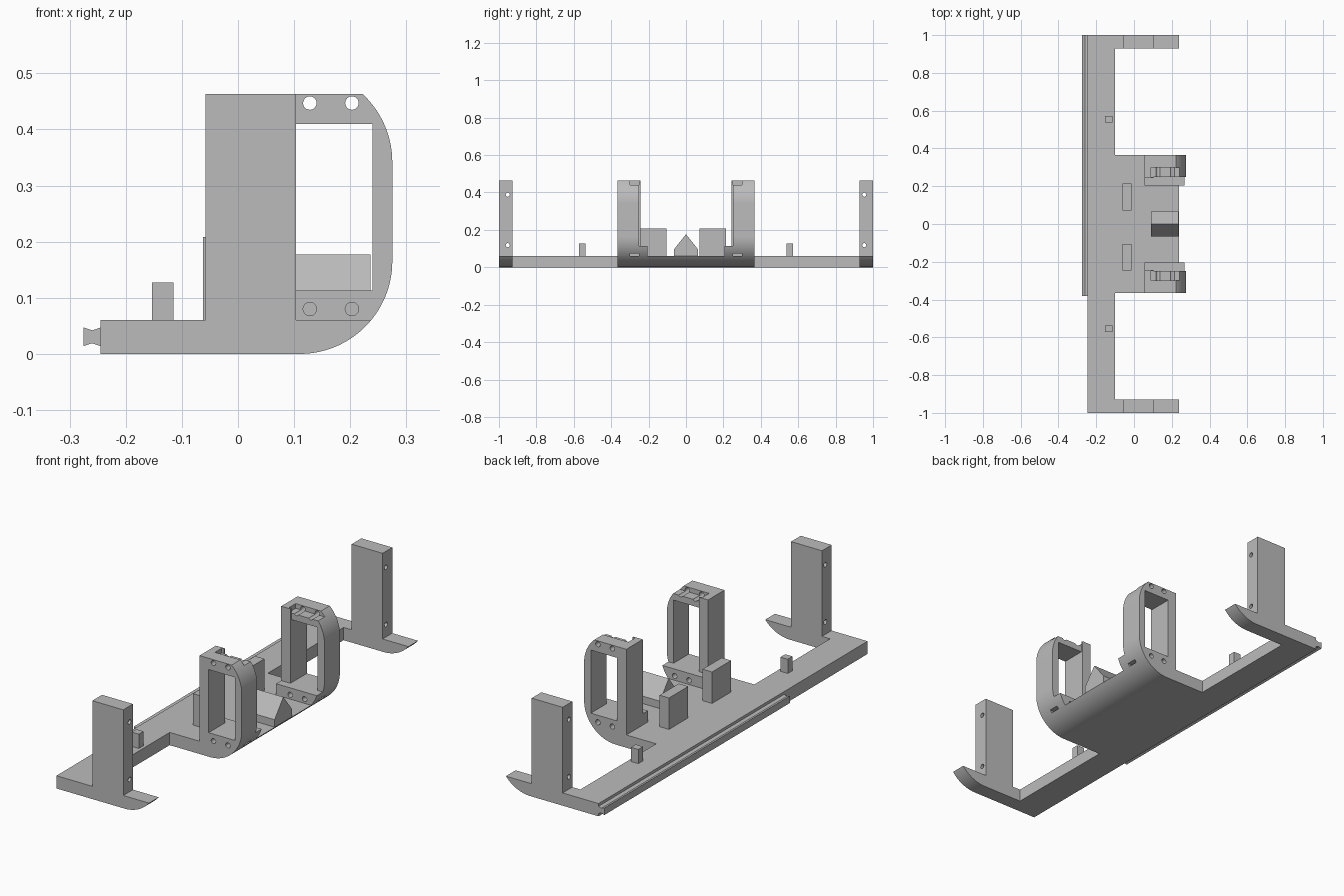
import bpy
import bmesh
from math import asin, cos, sin, pi, radians

cube = bpy.data.objects.get("Cube")
if cube:
    bpy.data.objects.remove(cube, do_unlink=True)

grey = bpy.data.materials.new("plain grey")
grey.use_nodes = True
grey.diffuse_color = (0.5, 0.5, 0.5, 1)
grey.node_tree.nodes["Principled BSDF"].inputs["Base Color"].default_value = (0.5, 0.5, 0.5, 1)

LENGTH = 1.0        # half length along y
DECK = 0.06         # base thickness
TOP = 0.463
R, CX, LOW, HIGH = 0.165, 0.11, 0.165, 0.342   # rounded edge radius and centres


def prism(name, profile, y0, y1):
    """Extrude an x-z profile from y0 to y1."""
    bm = bmesh.new()
    face = bm.faces.new([bm.verts.new((x, y0, z)) for x, z in profile])
    grown = bmesh.ops.extrude_face_region(bm, geom=[face])["geom"]
    moved = [v for v in grown if isinstance(v, bmesh.types.BMVert)]
    bmesh.ops.translate(bm, verts=moved, vec=(0, y1 - y0, 0))
    bmesh.ops.recalc_face_normals(bm, faces=bm.faces)
    mesh = bpy.data.meshes.new(name)
    bm.to_mesh(mesh)
    bm.free()
    mesh.materials.append(grey)
    obj = bpy.data.objects.new(name, mesh)
    bpy.context.collection.objects.link(obj)
    return obj


def box(name, x0, x1, y0, y1, z0, z1):
    return prism(name, [(x0, z0), (x1, z0), (x1, z1), (x0, z1)], y0, y1)


def rod(axis, a, b, c, radius, length):
    """Cylinder cutter through (a, b, c)."""
    turn = (pi / 2, 0, 0) if axis == "y" else (0, pi / 2, 0)
    bpy.ops.mesh.primitive_cylinder_add(vertices=24, radius=radius, depth=length,
                                        location=(a, b, c), rotation=turn)
    return bpy.context.object


def cut(obj, cutters):
    """Subtract the cutters, then remove them."""
    for c in cutters:
        mod = obj.modifiers.new("cut", "BOOLEAN")
        mod.operation = "DIFFERENCE"
        mod.solver = "EXACT"
        mod.object = c
        bpy.context.view_layer.objects.active = obj
        bpy.ops.object.modifier_apply(modifier=mod.name)
    for c in cutters:
        bpy.data.objects.remove(c, do_unlink=True)


def smooth(obj):
    bpy.ops.object.select_all(action="DESELECT")
    obj.select_set(True)
    bpy.context.view_layer.objects.active = obj
    bpy.ops.object.shade_smooth_by_angle(angle=radians(25))


def arc(cz, z0, z1, n=14):
    """Points of the rounded edge between two heights."""
    a0, a1 = asin((z0 - cz) / R), asin((z1 - cz) / R)
    angles = [a0 + (a1 - a0) * i / n for i in range(n + 1)]
    return [(CX + R * cos(a), cz + R * sin(a)) for a in angles]


# Base: long rail, curved centre deck and curved end arms
box("base_rail", -0.245, -0.1, -LENGTH, LENGTH, 0, DECK)
lip = [(-0.1, 0)] + arc(LOW, 0, DECK) + [(-0.1, DECK)]
smooth(prism("centre_deck", lip, -0.365, 0.365))

# Waisted tongue along the back edge
tongue = [(-0.245, 0.014), (-0.245, 0.047), (-0.26, 0.042),
          (-0.275, 0.047), (-0.275, 0.014), (-0.26, 0.019)]
prism("edge_tongue", tongue, -0.38, LENGTH)

# Blocks and central ridge on the deck
box("left_block", -0.062, -0.013, 0.072, 0.215, DECK, 0.208)
box("right_block", -0.062, -0.013, -0.247, -0.105, DECK, 0.208)
ridge = box("centre_ridge", 0.09, 0.236, -0.065, 0.065, DECK, 0.177)
bm = bmesh.new()
bm.from_mesh(ridge.data)
for side in (-1, 1):
    bmesh.ops.bisect_plane(bm, geom=bm.verts[:] + bm.edges[:] + bm.faces[:],
                           plane_co=(0, 0, 0.177), plane_no=(0, side * 0.082, 0.065),
                           clear_outer=True)
    rim = [e for e in bm.edges if e.is_boundary]
    bmesh.ops.holes_fill(bm, edges=rim)
bmesh.ops.recalc_face_normals(bm, faces=bm.faces)
bm.to_mesh(ridge.data)
bm.free()

# Parts repeated at both ends
for s, side in ((-1, "front"), (1, "rear")):
    smooth(prism(side + "_arm", lip, s * 0.928, s * LENGTH))

    # End post with two cross holes
    post = box(side + "_post", -0.058, 0.103, s * 0.928, s * LENGTH, DECK, TOP)
    cut(post, [rod("x", 0.02, s * 0.953, z, 0.011, 0.4) for z in (0.118, 0.388)])
    smooth(post)

    box(side + "_peg", -0.153, -0.115, s * 0.538, s * 0.573, DECK, 0.127)

    # D-shaped frame with window, screw holes and nut slots
    outline = ([(0.055, DECK)] + arc(LOW, DECK, LOW) + arc(HIGH, HIGH, TOP)
               + [(0.055, TOP)])
    frame = prism(side + "_frame", outline, s * 0.25, s * 0.365)

    def screws():
        return [rod("y", x, s * 0.28, z, 0.012, 0.3)
                for x in (0.128, 0.203) for z in (0.08, 0.447)]

    cut(frame, [
        box("window", 0.103, 0.24, s * 0.2, s * 0.4, 0.113, 0.41),
        box("top_slot", 0.09, 0.3, s * 0.24, s * 0.3, 0.441, 0.5),
        box("low_slot", 0.09, 0.3, s * 0.252, s * 0.3, DECK + 0.001, 0.073),
    ] + screws())
    smooth(frame)

    # Inner step at the foot of the frame, and the raised post edge
    foot = prism(side + "_frame_foot",
                 [(0.055, DECK)] + arc(LOW, DECK, 0.113, 6) + [(0.055, 0.113)],
                 s * 0.205, s * 0.25)
    cut(foot, screws())
    smooth(foot)
    box(side + "_frame_edge", 0.055, 0.103, s * 0.243, s * 0.25, 0.113, TOP)
